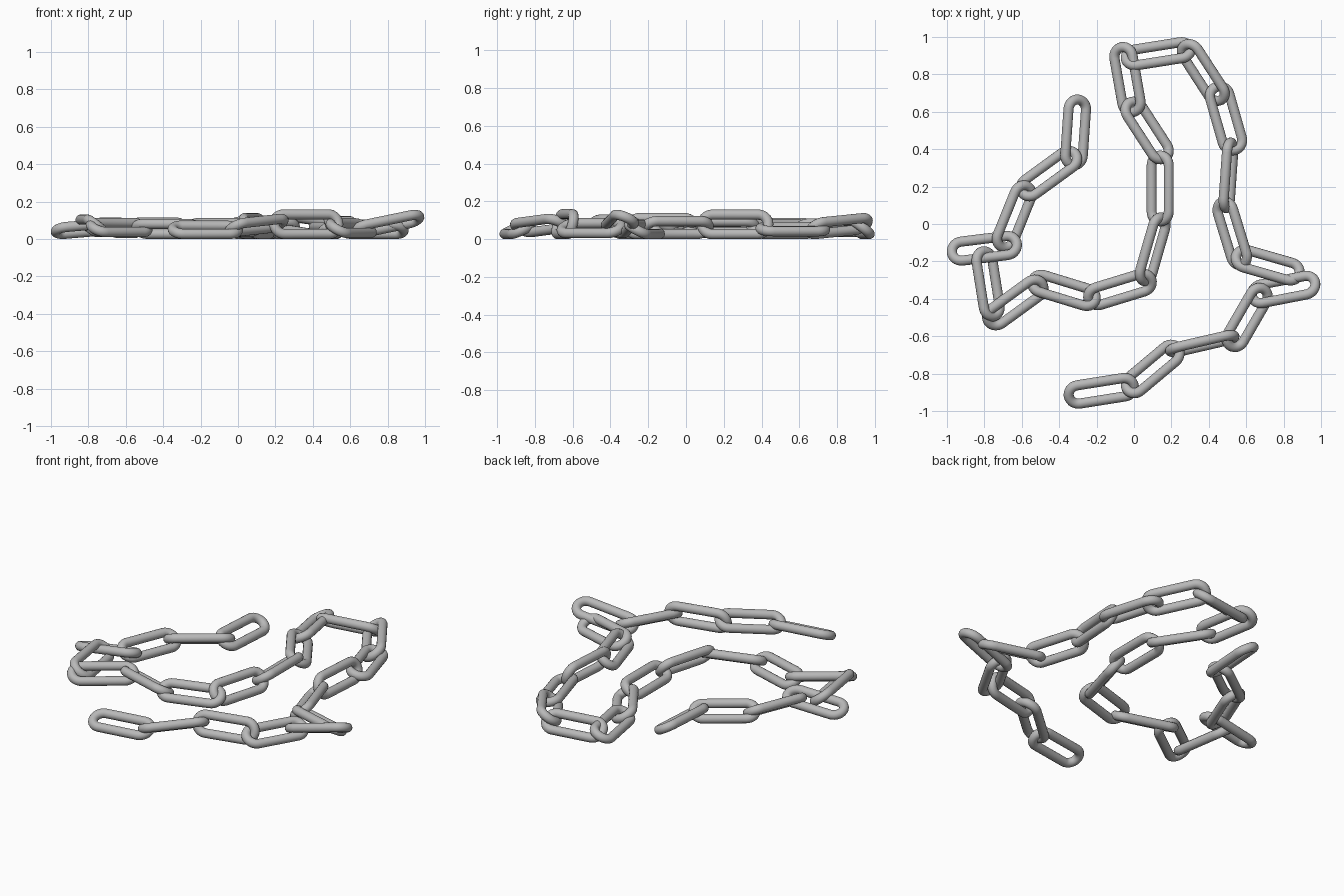
import bpy, bmesh, math
from mathutils import Matrix, Vector

cube = bpy.data.objects.get("Cube")
if cube:
    bpy.data.objects.remove(cube, do_unlink=True)

WIRE = 0.027      # wire radius
BEND = 0.054      # centre-line radius of the rounded ends
HALF = 0.122      # half length of the straight sides
SIDES, ARC = 16, 14

steel = bpy.data.materials.new("grey_steel")
steel.use_nodes = True
grey = (0.48, 0.48, 0.48, 1)
steel.diffuse_color = grey
steel.node_tree.nodes["Principled BSDF"].inputs["Base Color"].default_value = grey


def link_mesh():
    """Round wire swept around a stadium-shaped path in the XY plane."""
    bm = bmesh.new()
    rings = []
    for side in (1, -1):
        for i in range(ARC + 1):
            a = math.pi * i / ARC - math.pi / 2 + (0 if side > 0 else math.pi)
            out = Vector((math.cos(a), math.sin(a), 0))
            centre = Vector((side * HALF, 0, 0)) + out * BEND
            ring = []
            for k in range(SIDES):
                t = 2 * math.pi * k / SIDES
                ring.append(bm.verts.new(
                    centre + out * WIRE * math.cos(t) + Vector((0, 0, WIRE * math.sin(t)))))
            rings.append(ring)
    for i, ring in enumerate(rings):
        nxt = rings[(i + 1) % len(rings)]
        for k in range(SIDES):
            j = (k + 1) % SIDES
            bm.faces.new((ring[k], nxt[k], nxt[j], ring[j]))
    bmesh.ops.recalc_face_normals(bm, faces=bm.faces)
    for f in bm.faces:
        f.smooth = True
    mesh = bpy.data.meshes.new("chain_link")
    bm.to_mesh(mesh)
    bm.free()
    mesh.materials.append(steel)
    return mesh


# Each link: centre x, centre y, heading and roll in degrees, lift off the ground
LINKS = [
    (-0.312, 0.49, -94, -30, 0.005),
    (-0.455, 0.27, -144, 28, 0.01),
    (-0.64, 0.04, -112, -32, 0.005),
    (-0.80, -0.13, 7, -20, 0.0),
    (-0.78, -0.32, -81, -38, 0.01),
    (-0.635, -0.42, 36, 27, 0.01),
    (-0.375, -0.355, -17, -30, 0.0),
    (-0.075, -0.35, 17, 27, 0.01),
    (0.10, -0.135, 74, 52, 0.0),
    (0.14, 0.19, 90, -32, 0.01),
    (0.07, 0.50, 123, 30, 0.0),
    (-0.035, 0.772, 100, -25, 0.01),
    (0.13, 0.91, 9, -38, 0.0),
    (0.37, 0.81, -57, 36, 0.0),
    (0.492, 0.565, -74, -12, 0.015),
    (0.505, 0.26, -94, -72, 0.0),
    (0.525, -0.05, -73, 39, 0.0),
    (0.715, -0.22, -16, -28, 0.0),
    (0.80, -0.35, -169, 24, 0.005),
    (0.605, -0.50, -120, -29, 0.005),
    (0.365, -0.64, -167, -76, 0.0),
    (0.10, -0.775, -140, 27, 0.01),
    (-0.175, -0.892, -171, -24, 0.0),
]
# Rise along the heading for the links that lean on their neighbours
RISE = {3: 0.03, 13: -0.03, 18: -0.07, 21: -0.03}

mesh = link_mesh()
for i, (x, y, heading, roll, lift) in enumerate(LINKS):
    pitch = math.asin(RISE.get(i, 0) / (2 * HALF + 2 * BEND))
    rot = (Matrix.Rotation(math.radians(heading), 4, 'Z')
           @ Matrix.Rotation(-pitch, 4, 'Y')
           @ Matrix.Rotation(math.radians(roll), 4, 'X'))
    # Rest each link on the ground, plus its lift
    low = min((rot @ v.co).z for v in mesh.vertices)
    link = bpy.data.objects.new(f"chain_link_{i + 1:02d}", mesh)
    link.matrix_world = Matrix.Translation((x, y, lift - low)) @ rot
    bpy.context.collection.objects.link(link)
